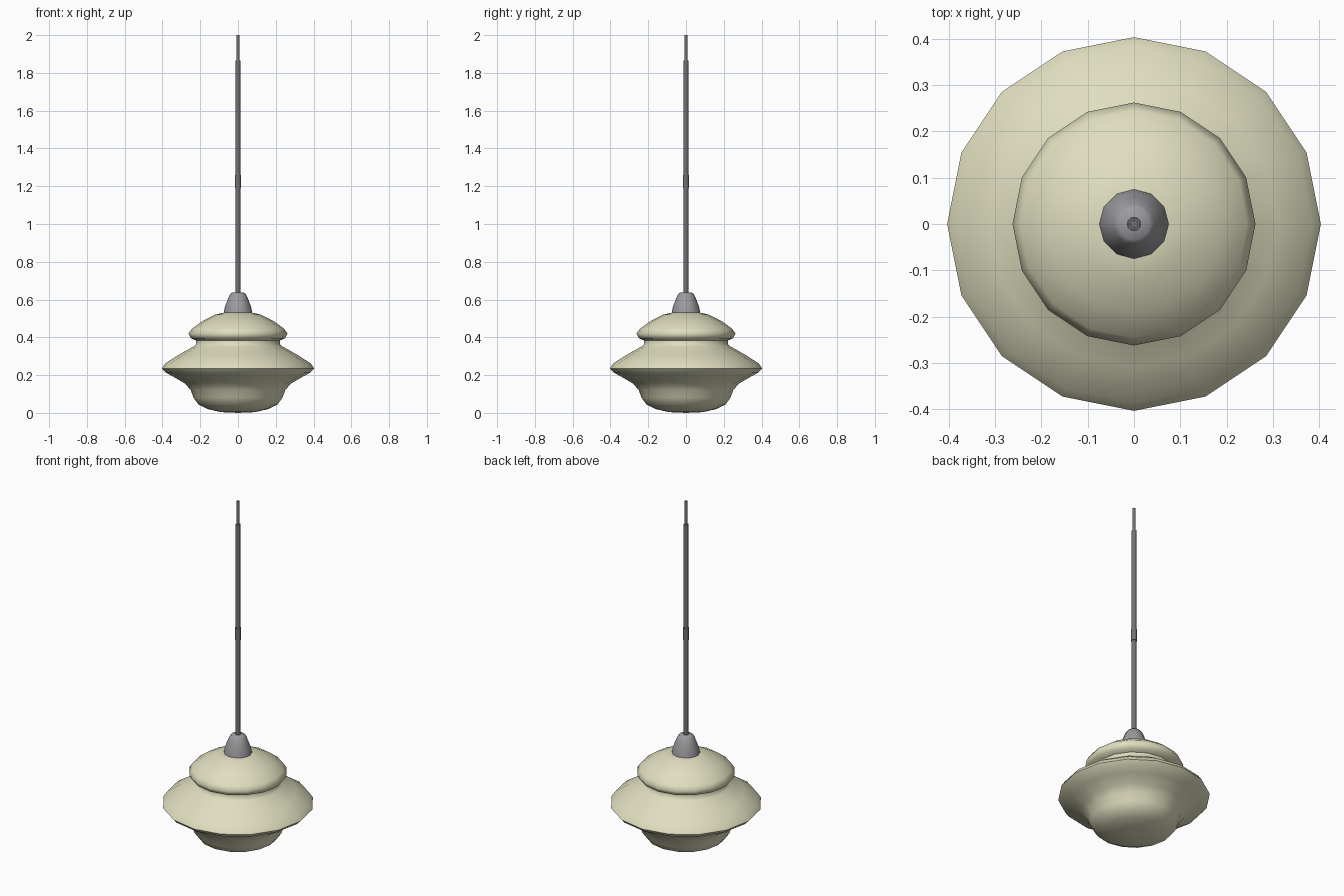
import bpy, bmesh, math

if "Cube" in bpy.data.objects:
    bpy.data.objects.remove(bpy.data.objects["Cube"])


def lathe(name, profile, sides, color=None):
    """Revolve an (r, z) profile around z; r = 0 makes a pole."""
    bm = bmesh.new()
    rings = []
    for r, z in profile:
        n = 1 if r == 0 else sides
        rings.append([bm.verts.new((r * math.cos(2 * math.pi * i / sides),
                                    r * math.sin(2 * math.pi * i / sides), z))
                      for i in range(n)])
    for a, b in zip(rings, rings[1:]):
        for i in range(sides):
            j = (i + 1) % sides
            quad = [a[i % len(a)], a[j % len(a)], b[j % len(b)], b[i % len(b)]]
            bm.faces.new(list(dict.fromkeys(quad)))
    bmesh.ops.recalc_face_normals(bm, faces=bm.faces)
    mesh = bpy.data.meshes.new(name)
    bm.to_mesh(mesh)
    bm.free()
    obj = bpy.data.objects.new(name, mesh)
    bpy.context.collection.objects.link(obj)
    if color:
        mat = bpy.data.materials.new(name + "_material")
        mat.diffuse_color = color
        mat.use_nodes = True
        mat.node_tree.nodes["Principled BSDF"].inputs["Base Color"].default_value = mat.diffuse_color
        mesh.materials.append(mat)
    bpy.ops.object.select_all(action='DESELECT')
    obj.select_set(True)
    bpy.context.view_layer.objects.active = obj
    bpy.ops.object.shade_smooth_by_angle(angle=math.radians(60))
    return obj


# Tiered cream glass shade
lathe("glass_shade", [
    (0, 0), (0.09, 0.004), (0.16, 0.02), (0.21, 0.045), (0.235, 0.08),
    (0.25, 0.12), (0.28, 0.155), (0.34, 0.19), (0.385, 0.215),
    (0.403, 0.235), (0.385, 0.262), (0.31, 0.31), (0.235, 0.352),
    (0.222, 0.365), (0.222, 0.383), (0.25, 0.395), (0.262, 0.42),
    (0.245, 0.445), (0.19, 0.485), (0.12, 0.52), (0.07, 0.532), (0, 0.535),
], 16, (0.74, 0.73, 0.52, 1))

# Grey cap over the shade
dark = (0.17, 0.17, 0.18, 1)
lathe("cap", [
    (0, 0.53), (0.075, 0.53), (0.071, 0.555), (0.057, 0.595),
    (0.044, 0.625), (0.034, 0.636), (0, 0.637),
], 12, (0.33, 0.33, 0.35, 1))

# Hanging rod, its joint collar and the thin cord at the top
for name, r, z0, z1 in (("rod", 0.013, 0.62, 1.865),
                        ("rod_collar", 0.0155, 1.19, 1.26),
                        ("cord", 0.009, 1.85, 2.0)):
    lathe(name, [(0, z0), (r, z0), (r, z1), (0, z1)], 12, dark)
